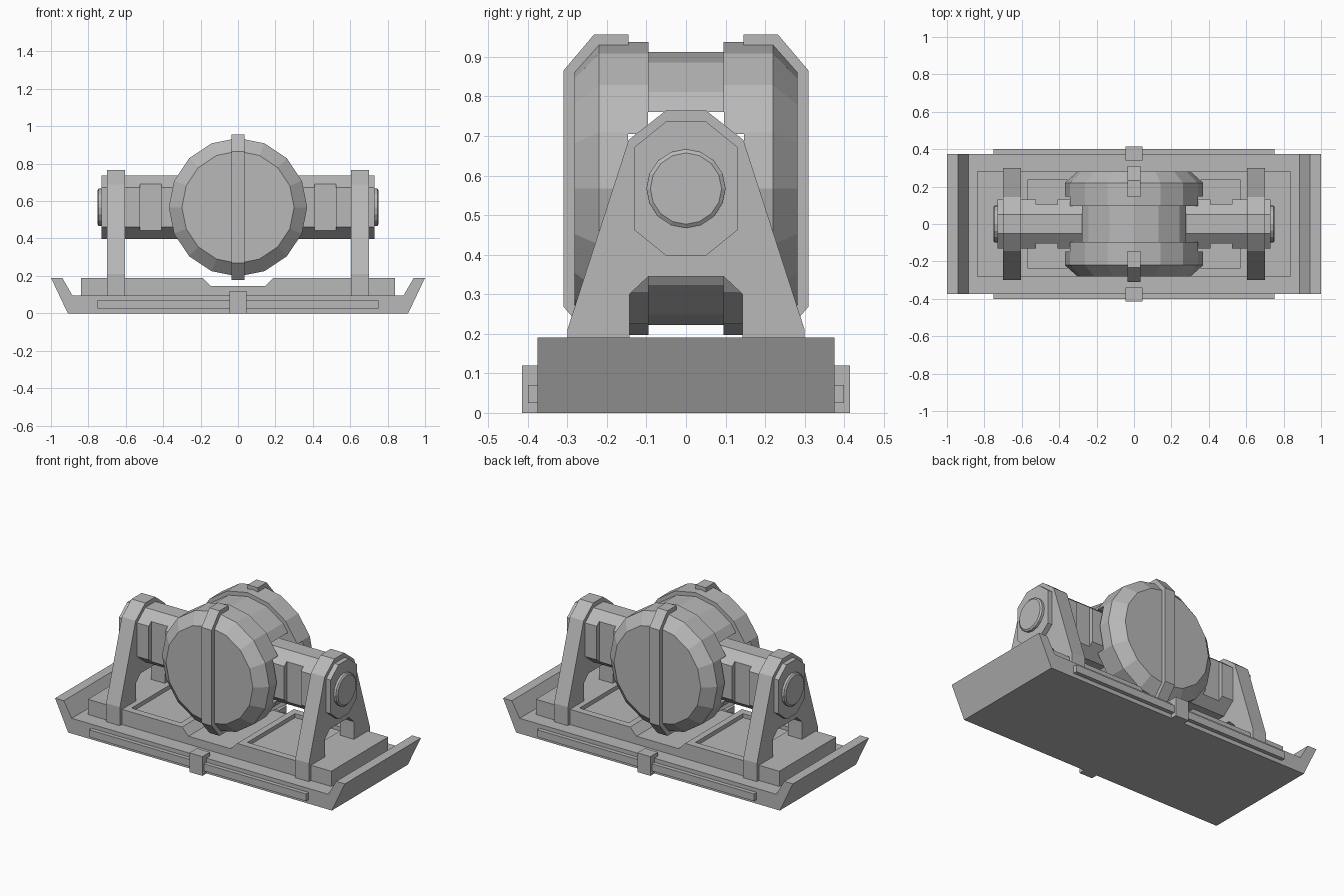
import bpy, bmesh, math
from mathutils import Vector

cube = bpy.data.objects.get("Cube")
if cube:
    bpy.data.objects.remove(cube)

grey = bpy.data.materials.new("plain_grey")
grey.use_nodes = True
colour = (0.48, 0.48, 0.48, 1)
grey.diffuse_color = colour
grey.node_tree.nodes["Principled BSDF"].inputs["Base Color"].default_value = colour

AXIS_Z = 0.567


def finish(name, bm):
    bmesh.ops.recalc_face_normals(bm, faces=bm.faces)
    mesh = bpy.data.meshes.new(name)
    bm.to_mesh(mesh)
    bm.free()
    mesh.materials.append(grey)
    obj = bpy.data.objects.new(name, mesh)
    bpy.context.collection.objects.link(obj)
    return obj


def prism(name, outline, axis, lo, hi):
    """Extrude an outline along x (points are y, z) or along y (points are x, z)."""
    bm = bmesh.new()
    place = (lambda a, b: (lo, a, b)) if axis == "x" else (lambda a, b: (a, lo, b))
    face = bm.faces.new([bm.verts.new(place(a, b)) for a, b in outline])
    new = bmesh.ops.extrude_face_region(bm, geom=[face])["geom"]
    shift = Vector((hi - lo, 0, 0) if axis == "x" else (0, hi - lo, 0))
    bmesh.ops.translate(bm, vec=shift, verts=[v for v in new if isinstance(v, bmesh.types.BMVert)])
    return finish(name, bm)


def box(name, x0, x1, y0, y1, z0, z1):
    return prism(name, [(x0, z0), (x1, z0), (x1, z1), (x0, z1)], "y", y0, y1)


def lathe(name, profile, axis, sides=16):
    """Closed solid of revolution from (position, radius) rings."""
    bm = bmesh.new()
    rings = []
    for pos, r in profile:
        ring = []
        for i in range(sides):
            t = math.tau * i / sides
            u, w = r * math.cos(t), AXIS_Z + r * math.sin(t)
            ring.append(bm.verts.new((pos, u, w) if axis == "x" else (u, pos, w)))
        rings.append(ring)
    for a, b in zip(rings, rings[1:]):
        for i in range(sides):
            j = (i + 1) % sides
            bm.faces.new((a[i], a[j], b[j], b[i]))
    bm.faces.new(rings[0])
    bm.faces.new(rings[-1])
    return finish(name, bm)


def cut(obj, cutter):
    mod = obj.modifiers.new("cut", "BOOLEAN")
    mod.operation = "DIFFERENCE"
    mod.solver = "EXACT"
    mod.object = cutter
    bpy.context.view_layer.objects.active = obj
    bpy.ops.object.modifier_apply(modifier=mod.name)
    bpy.data.objects.remove(cutter)


def mirrored(half):
    """Complete an outline with its reflection in the first coordinate."""
    return half + [(-a, b) for a, b in reversed(half)]


# Tray with flared ends
prism("tray", mirrored([(0.91, 0), (1, 0.19), (0.94, 0.19), (0.885, 0.095)]), "y", -0.375, 0.375)

# Raised deck with a central trough and two sunken panels
deck = prism("deck", mirrored([(0.84, 0.085), (0.84, 0.19), (0.19, 0.19), (0.145, 0.145)]),
             "y", -0.28, 0.28)
for s in (-1, 1):
    x0, x1 = sorted((s * 0.23, s * 0.57))
    cut(deck, box("panel_cutter", x0, x1, -0.235, 0.235, 0.165, 0.25))

# Rails and clips along the long sides
for s, side in ((-1, "front"), (1, "back")):
    y0, y1 = sorted((s * 0.36, s * 0.40))
    box(side + "_rail", -0.75, 0.75, y0, y1, 0.025, 0.07)
    y0, y1 = sorted((s * 0.34, s * 0.415))
    box(side + "_clip", -0.045, 0.045, y0, y1, 0, 0.12)

# A-shaped supports with arched feet
support = mirrored([(0.143, 0.09), (0.30, 0.09), (0.30, 0.21), (0.145, 0.69), (0.05, 0.765)])
arch = [(-0.143, 0.09), (-0.143, 0.30), (-0.095, 0.345), (0.095, 0.345), (0.143, 0.30)]
support = support[:-1] + arch
for s, side in ((-1, "right"), (1, "left")):
    x0, x1 = sorted((s * 0.605, s * 0.70))
    prism(side + "_support", support, "x", x0, x1)
    lathe(side + "_axle_cap", [(s * 0.72, 0.1), (s * 0.745, 0.1), (s * 0.752, 0.09)], "x")

# Eight-sided axle with shallow side recesses
half = [(0.05, -0.17), (0.13, -0.105), (0.13, 0.105), (0.05, 0.17)]
axle = prism("axle", [(y, AXIS_Z + z) for y, z in mirrored(half)], "x", -0.73, 0.73)
for sx in (-1, 1):
    for sy in (-1, 1):
        x0, x1 = sorted((sx * 0.41, sx * 0.525))
        y0, y1 = sorted((sy * 0.105, sy * 0.2))
        cut(axle, box("recess_cutter", x0, x1, y0, y1, 0.3, 0.9))

# Drum with a grooved middle, notched in steps around the axle
rim = [(0.095, 0.345), (0.095, 0.37), (0.22, 0.37), (0.282, 0.30)]
drum = lathe("drum", [(-y, r) for y, r in reversed(rim)] + rim, "y")
for y, z in ((0.147, 0.138), (0.096, 0.194)):
    cut(drum, box("notch_cutter", -0.6, 0.6, -y, y, AXIS_Z - z, AXIS_Z + z))

# Straps wrapped over each drum face
upper = [(0.145, 0.34), (0.145, 0.39), (0.232, 0.39), (0.31, 0.298)]
inner = [(0.22, -0.29), (0.22, 0.29)]
strap = upper + [(y, -z) for y, z in reversed(upper)] + inner
for s, side in ((-1, "front"), (1, "back")):
    prism(side + "_strap", [(s * y, AXIS_Z + z) for y, z in strap], "x", -0.035, 0.035)
